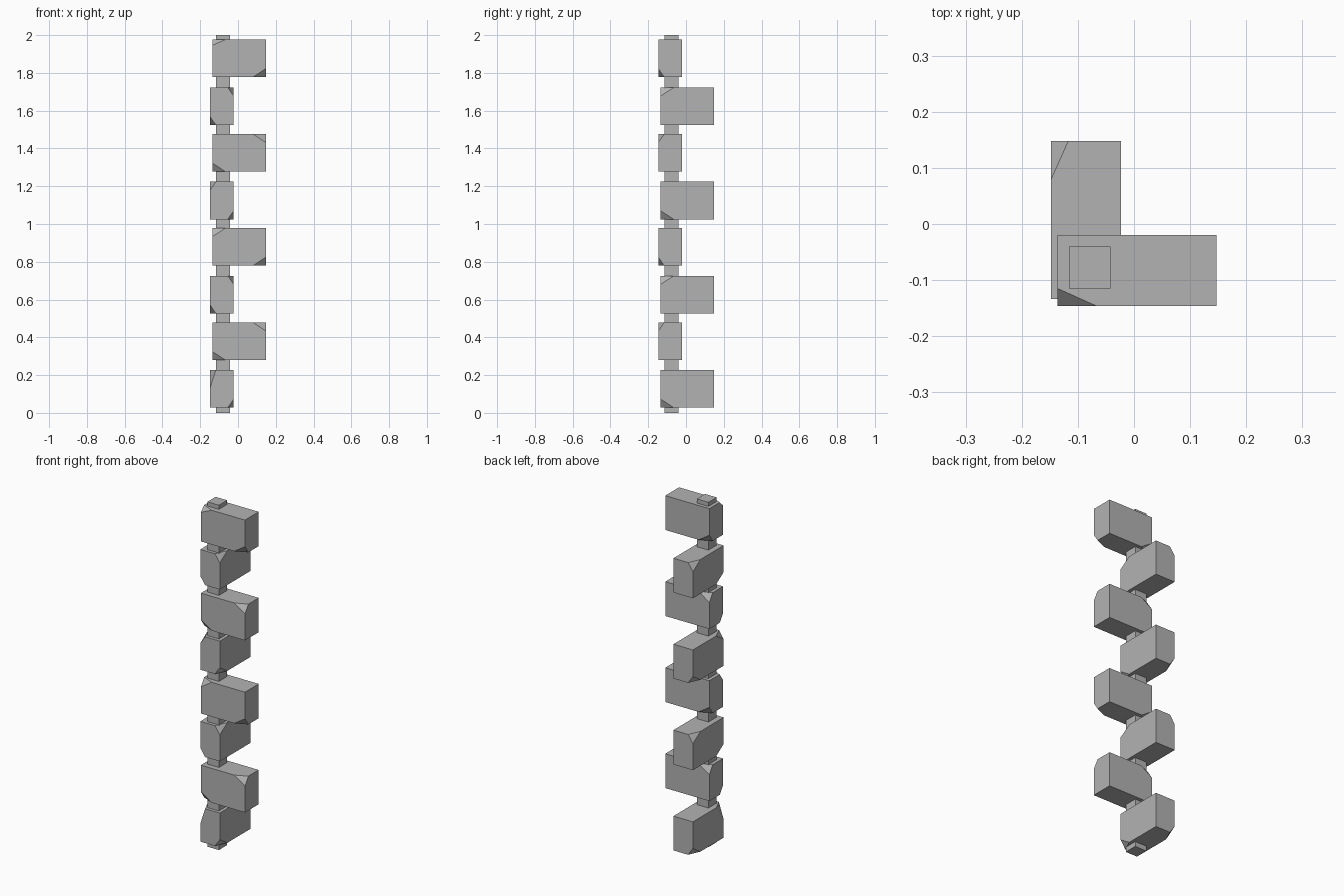
import bpy, bmesh

if "Cube" in bpy.data.objects:
    bpy.data.objects.remove(bpy.data.objects["Cube"])

stone = bpy.data.materials.new("grey stone")
stone.diffuse_color = (0.45, 0.45, 0.45, 1)
stone.use_nodes = True
stone.node_tree.nodes["Principled BSDF"].inputs["Base Color"].default_value = stone.diffuse_color


def make_block(name, lo, hi, chips=None):
    """Box whose listed corners are cut off; chips maps a corner's signs to its cut sizes."""
    chips = chips or {}
    bm = bmesh.new()
    for sx in (-1, 1):
        for sy in (-1, 1):
            for sz in (-1, 1):
                s = (sx, sy, sz)
                corner = [hi[i] if s[i] > 0 else lo[i] for i in range(3)]
                if s in chips:
                    for i in range(3):
                        p = list(corner)
                        p[i] -= s[i] * chips[s][i]
                        bm.verts.new(p)
                else:
                    bm.verts.new(corner)
    bmesh.ops.convex_hull(bm, input=bm.verts)
    bmesh.ops.dissolve_limit(bm, angle_limit=0.01, verts=bm.verts, edges=bm.edges)
    bmesh.ops.recalc_face_normals(bm, faces=bm.faces)
    mesh = bpy.data.meshes.new(name)
    bm.to_mesh(mesh)
    bm.free()
    mesh.materials.append(stone)
    obj = bpy.data.objects.new(name, mesh)
    bpy.context.collection.objects.link(obj)


# Core post running the full height
make_block("core_post", (-0.116, -0.115, 0), (-0.042, -0.04, 2))

# Alternating corner stones, with two patterns of chipped corners
pattern_a = [(1, -1, 1), (-1, -1, -1), (-1, 1, 1)]
pattern_b = [(-1, -1, 1), (1, -1, -1), (-1, 1, -1)]
H = 0.199
for i in range(8):
    pattern = pattern_a if i % 4 in (1, 2) else pattern_b
    along_y = i % 2 == 0
    size = (0.031, 0.069, 0.045) if along_y else (0.069, 0.031, 0.045)
    chips = {c: size for c in pattern}
    if i == 0:
        chips[(-1, -1, 1)] = (0.031, 0.069, 0.095)   # deeper chip on lowest stone
    if i == 7:
        chips[(-1, -1, 1)] = (0.069, 0.031, 0.03)    # shallower chip on top stone
    k = i // 2
    if along_y:
        z = 0.028 + 0.4985 * k
        make_block(f"side_stone_{k + 1}", (-0.148, -0.134, z), (-0.023, 0.148, z + H), chips)
    else:
        z = 0.28 + 0.499 * k
        make_block(f"front_stone_{k + 1}", (-0.136, -0.146, z), (0.147, -0.02, z + H), chips)
